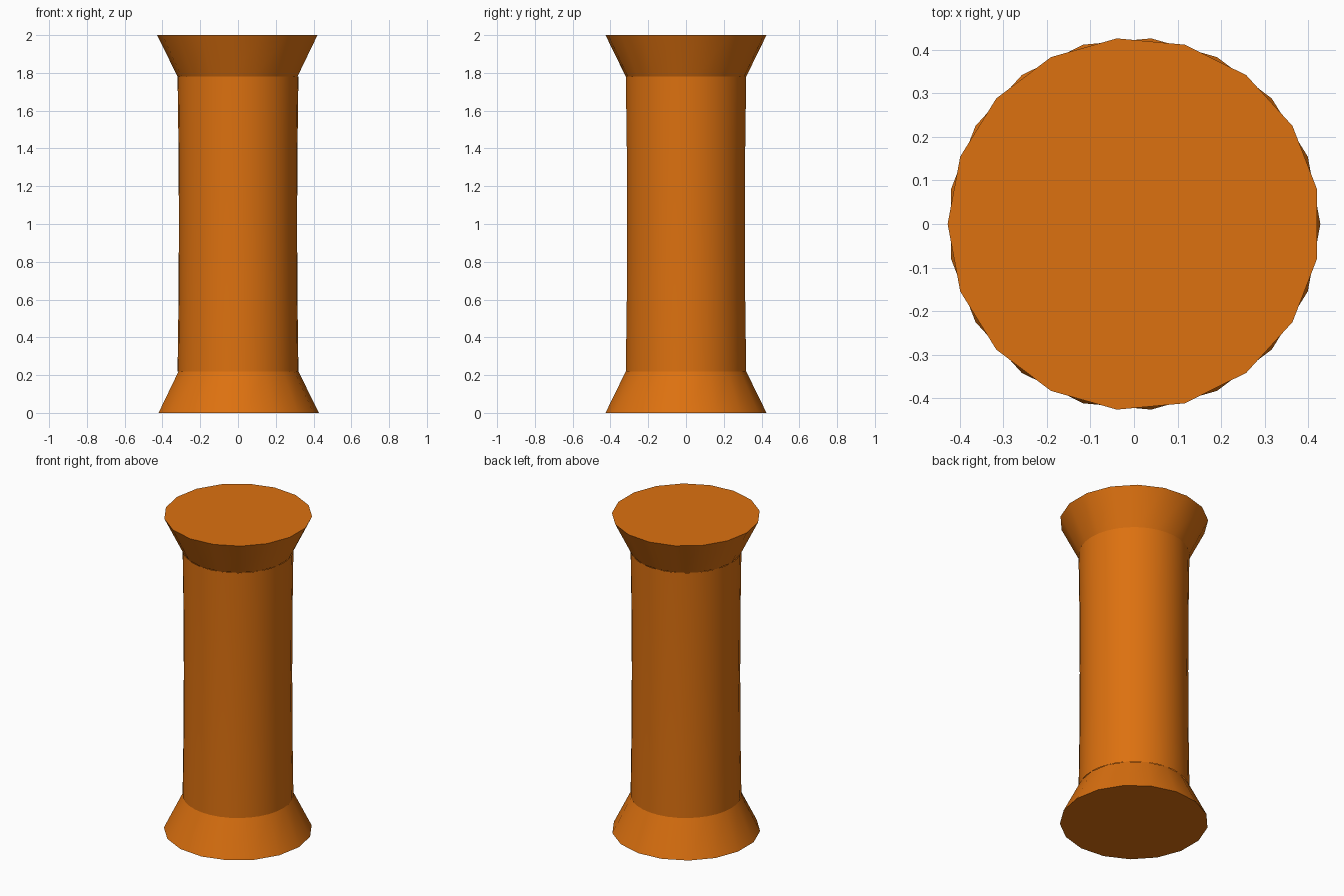
import bpy, bmesh
from math import pi, sin, cos

if "Cube" in bpy.data.objects:
    bpy.data.objects.remove(bpy.data.objects["Cube"], do_unlink=True)

orange = bpy.data.materials.new("orange")
orange.use_nodes = True
colour = (0.72, 0.165, 0.005, 1)
orange.diffuse_color = colour
orange.node_tree.nodes["Principled BSDF"].inputs["Base Color"].default_value = colour


def turned(name, profile, sides, start=0.0, caps=()):
    """Turn (radius, height) points around z; caps lists the closed ends."""
    bm = bmesh.new()
    rings = []
    for r, z in profile:
        angles = [start + 2 * pi * i / sides for i in range(sides)]
        rings.append([bm.verts.new((r * cos(a), r * sin(a), z)) for a in angles])
    for low, high in zip(rings, rings[1:]):
        for i in range(sides):
            j = (i + 1) % sides
            bm.faces.new((low[i], low[j], high[j], high[i]))
    if "bottom" in caps:
        bm.faces.new(rings[0][::-1])
    if "top" in caps:
        bm.faces.new(rings[-1])
    mesh = bpy.data.meshes.new(name)
    bm.to_mesh(mesh)
    bm.free()
    mesh.materials.append(orange)
    obj = bpy.data.objects.new(name, mesh)
    bpy.context.collection.objects.link(obj)
    bpy.ops.object.select_all(action="DESELECT")
    obj.select_set(True)
    bpy.context.view_layer.objects.active = obj
    bpy.ops.object.shade_smooth_by_angle(angle=pi / 6)
    return obj


# Slightly waisted shaft
rim, neck, waist, flare = 0.428, 0.32, 0.313, 0.22
shaft = [(waist + (neck - waist) * t * t, 1 + (1 - flare) * t)
         for t in (-1, -0.5, 0, 0.5, 1)]
turned("shaft", shaft, 34)

# Flared ends, the upper one turned half a step from the lower
turned("lower_flange", [(rim, 0), (neck, flare)], 17, 0, ("bottom",))
turned("upper_flange", [(neck, 2 - flare), (rim, 2)], 17, pi, ("top",))
